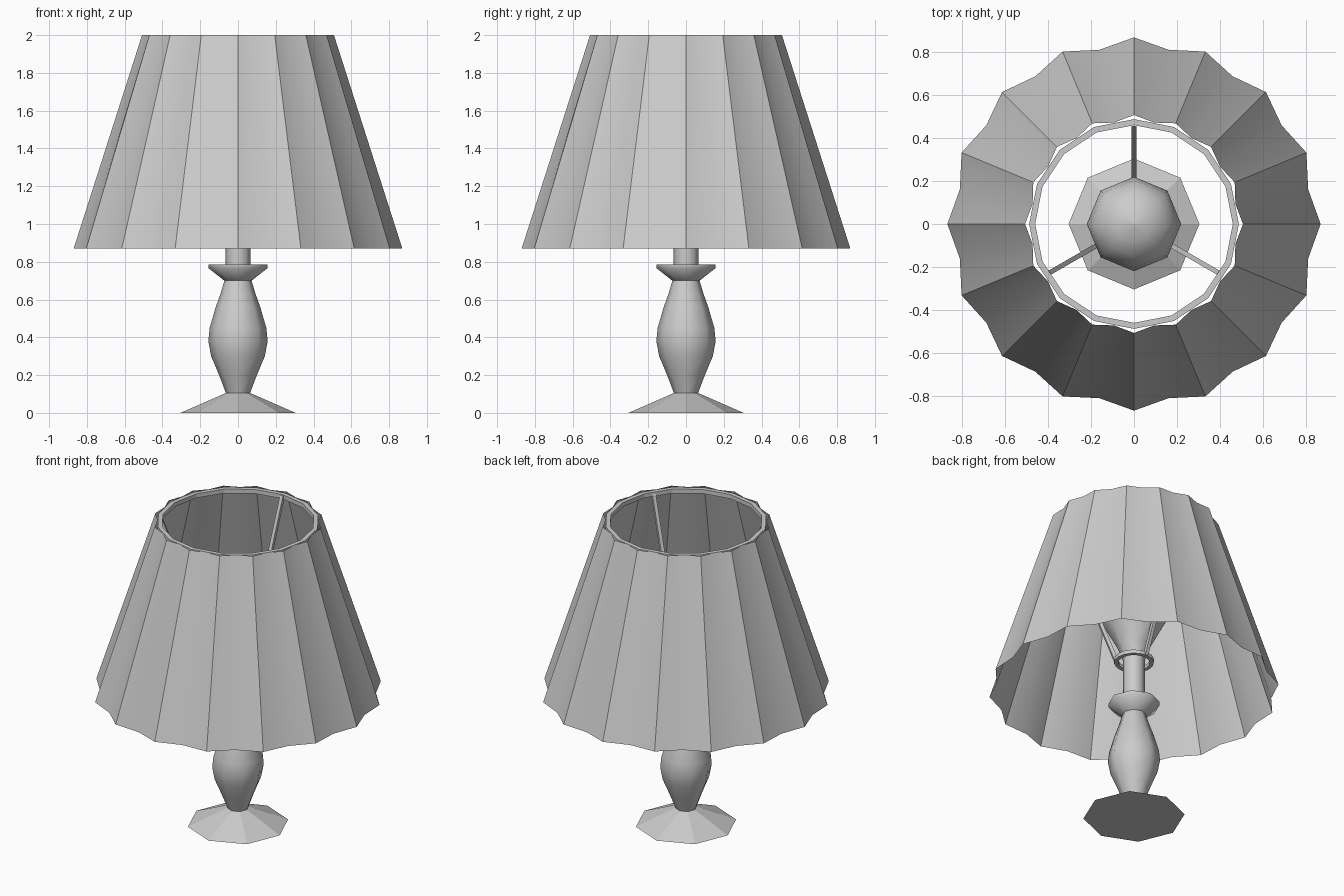
import bpy, bmesh
from math import sin, cos, pi, radians
from mathutils import Vector

if "Cube" in bpy.data.objects:
    bpy.data.objects.remove(bpy.data.objects["Cube"])


def finish(name, bm, smooth_angle=None):
    bmesh.ops.remove_doubles(bm, verts=bm.verts, dist=1e-5)
    if name != "shade":
        bmesh.ops.recalc_face_normals(bm, faces=bm.faces)
    mesh = bpy.data.meshes.new(name)
    bm.to_mesh(mesh)
    bm.free()
    ob = bpy.data.objects.new(name, mesh)
    bpy.context.collection.objects.link(ob)
    if smooth_angle:
        bpy.ops.object.select_all(action='DESELECT')
        ob.select_set(True)
        bpy.context.view_layer.objects.active = ob
        bpy.ops.object.shade_smooth_by_angle(angle=radians(smooth_angle))
    return ob


def lathe(name, profile, sides, smooth_angle=None, closed=False):
    """Revolve (radius, z) points about the z axis."""
    bm = bmesh.new()
    rings = [[bm.verts.new((r * cos(2 * pi * i / sides), r * sin(2 * pi * i / sides), z))
              for i in range(sides)] for r, z in profile]
    pairs = list(zip(rings, rings[1:]))
    if closed:
        pairs.append((rings[-1], rings[0]))
    for a, b in pairs:
        for i in range(sides):
            j = (i + 1) % sides
            bm.faces.new((a[i], a[j], b[j], b[i]))
    if not closed:
        for ring, (r, z) in ((rings[0], profile[0]), (rings[-1], profile[-1])):
            if r > 0.001:
                bm.faces.new(ring)
    bmesh.ops.dissolve_degenerate(bm, dist=1e-5, edges=bm.edges)
    return finish(name, bm, smooth_angle)


# Octagonal foot
lathe("base", [(0.305, 0), (0.065, 0.105)], 8)

# Turned baluster, drip collar and neck
lathe("stem", [(0.062, 0.10), (0.10, 0.20), (0.142, 0.30), (0.157, 0.38), (0.15, 0.45),
               (0.118, 0.56), (0.093, 0.63), (0.072, 0.70), (0.155, 0.765), (0.155, 0.785),
               (0.066, 0.785), (0.066, 1.10)], 8, 50)

# Bulb
lathe("bulb", [(0.066, 1.08), (0.10, 1.17), (0.165, 1.29), (0.205, 1.36), (0.22, 1.43),
               (0.203, 1.52), (0.155, 1.59), (0.085, 1.635), (0.0001, 1.65)], 8, 60)

# Wire rings of the shade carrier
for name, r, z, t in (("top_ring", 0.475, 1.985, 0.014), ("lower_ring", 0.107, 1.075, 0.012)):
    lathe(name, [(r - t, z - t), (r + t, z - t), (r + t, z + t), (r - t, z + t)], 16, closed=True)

# Three slanted struts between the rings
for k in range(3):
    a = radians(90 + 120 * k)
    p = Vector((0.11 * cos(a), 0.11 * sin(a), 1.07))
    q = Vector((0.465 * cos(a), 0.465 * sin(a), 1.99))
    side = Vector((-sin(a), cos(a), 0)) * 0.011
    depth = side.cross(q - p).normalized() * 0.011
    bm = bmesh.new()
    ends = [[bm.verts.new(c + side * s + depth * d) for s, d in ((-1, -1), (1, -1), (1, 1), (-1, 1))]
            for c in (p, q)]
    for i in range(4):
        j = (i + 1) % 4
        bm.faces.new((ends[0][i], ends[0][j], ends[1][j], ends[1][i]))
    bm.faces.new(ends[0])
    bm.faces.new(ends[1])
    finish(f"strut_{k + 1}", bm)

# Pleated open shade: 16 ridges with shallow valleys between
bm = bmesh.new()
rows = []
for z, ridge, valley in ((0.87, 0.87, 0.828), (2.0, 0.508, 0.482)):
    rows.append([bm.verts.new(((valley if i % 2 else ridge) * cos(pi * i / 16),
                               (valley if i % 2 else ridge) * sin(pi * i / 16), z))
                 for i in range(32)])
for i in range(32):
    j = (i + 1) % 32
    bm.faces.new((rows[0][i], rows[0][j], rows[1][j], rows[1][i]))
finish("shade", bm, 30)
